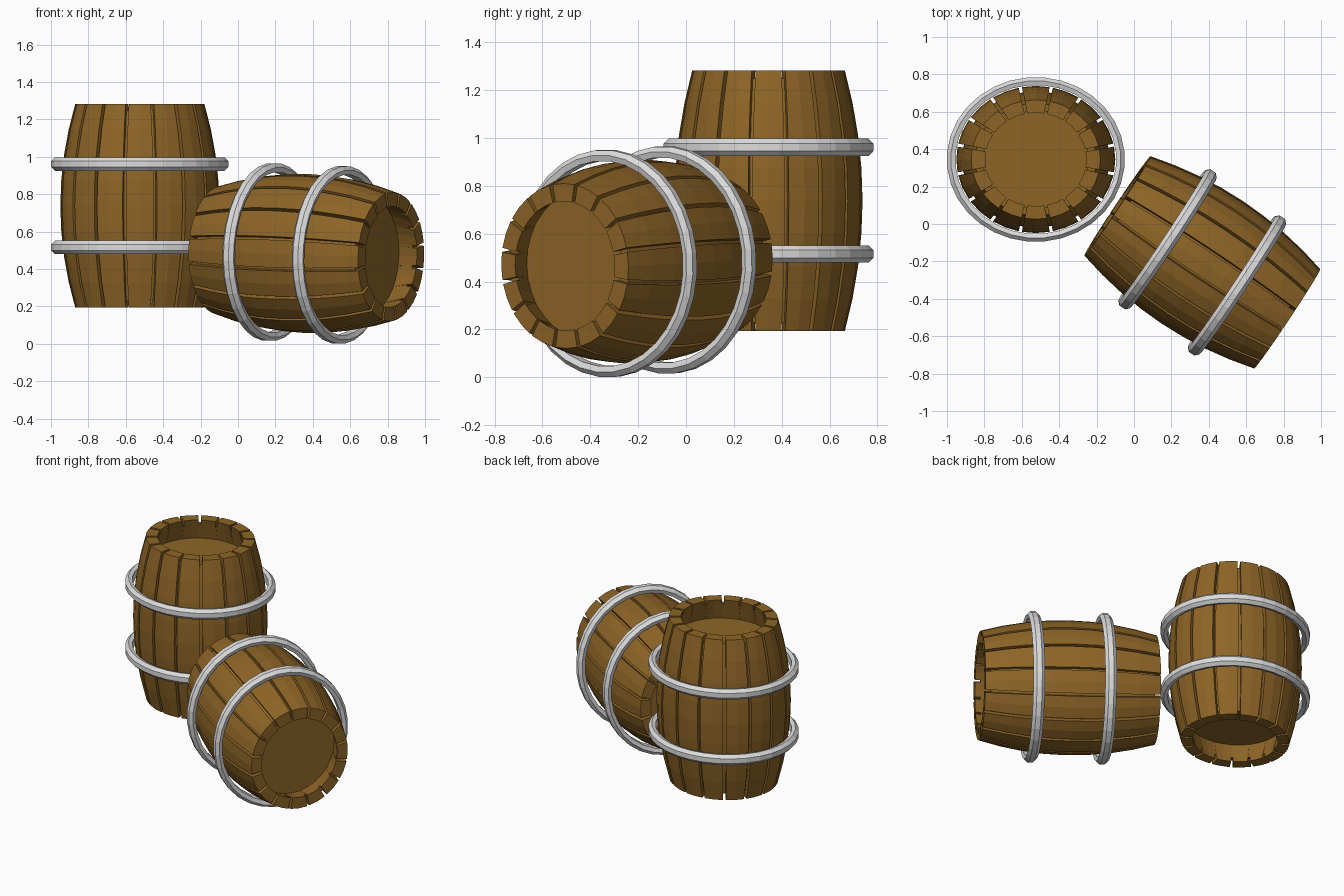
import bpy, bmesh, math
from mathutils import Matrix, Vector

if "Cube" in bpy.data.objects:
    bpy.data.objects.remove(bpy.data.objects["Cube"])

HALF = 0.545      # half the barrel length
STAVES = 16
SQUASH = 0.925    # barrels are slightly oval


def material(name, rgb):
    m = bpy.data.materials.new(name)
    m.diffuse_color = (*rgb, 1)
    m.use_nodes = True
    m.node_tree.nodes["Principled BSDF"].inputs["Base Color"].default_value = m.diffuse_color
    return m


wood = material("brown_wood", (0.27, 0.13, 0.02))
steel = material("light_grey_metal", (0.72, 0.72, 0.72))


def radius(z):
    return 0.425 - 0.08 * (z / HALF) ** 2


def finish(bm, name, mat, place):
    bmesh.ops.recalc_face_normals(bm, faces=bm.faces)
    me = bpy.data.meshes.new(name)
    bm.to_mesh(me)
    bm.free()
    me.materials.append(mat)
    ob = bpy.data.objects.new(name, me)
    ob.matrix_world = place
    bpy.context.collection.objects.link(ob)


def bridge(bm, rings, closed):
    """Join rings of vertices; closed also joins last ring to first, else caps."""
    n = len(rings[0])
    pairs = list(zip(rings, rings[1:]))
    if closed:
        pairs.append((rings[-1], rings[0]))
    for a, b in pairs:
        for i in range(n):
            j = (i + 1) % n
            bm.faces.new((a[i], a[j], b[j], b[i]))
    if not closed:
        bm.faces.new(rings[0])
        bm.faces.new(rings[-1])


def polar(bm, r, a, z):
    return bm.verts.new((r * math.cos(a), r * math.sin(a) * SQUASH, z))


def revolve(bm, profile, sides):
    rings = [[polar(bm, r, 2 * math.pi * (i + 0.5) / sides, z) for r, z in profile]
             for i in range(sides)]
    bridge(bm, rings, True)


def barrel(name, place):
    # curved staves separated by narrow slots
    bm = bmesh.new()
    levels = [HALF * (k / 4 - 1) for k in range(9)]
    for s in range(STAVES):
        mid = 2 * math.pi * s / STAVES
        rings = []
        for z in levels:
            r = radius(z)
            w = math.pi / STAVES - 0.009 / r
            ring = [polar(bm, r, mid + t * w, z) for t in (-1, 0, 1)]
            ring += [polar(bm, r - 0.075, mid + t * w, z) for t in (1, 0, -1)]
            rings.append(ring)
        bridge(bm, rings, False)
    finish(bm, name + "_staves", wood, place)

    # inner shell closing the floor of the slots
    bm = bmesh.new()
    zs = [0.51 * (k / 4 - 1) for k in range(9)]
    profile = [(radius(z) - 0.03, z) for z in zs]
    profile += [(radius(z) - 0.072, z) for z in reversed(zs)]
    revolve(bm, profile, 32)
    finish(bm, name + "_inner_shell", wood, place)

    # recessed lids at both ends
    for end, side in (("top", 1), ("bottom", -1)):
        bm = bmesh.new()
        bmesh.ops.create_cone(bm, cap_ends=True, segments=32, radius1=0.33,
                              radius2=0.33, depth=0.04)
        bmesh.ops.transform(bm, verts=bm.verts, matrix=Matrix.Translation(
            (0, 0, side * 0.387)) @ Matrix.Diagonal((1, SQUASH, 1, 1)))
        finish(bm, f"{name}_{end}_lid", wood, place)

    # bevelled metal hoops
    for end, side in (("upper", 1), ("lower", -1)):
        bm = bmesh.new()
        c = side * 0.223
        half = [(0.43, 0.028), (0.455, 0.036), (0.476, 0.016)]
        profile = [(r, c + h) for r, h in half] + [(r, c - h) for r, h in reversed(half)]
        revolve(bm, profile, 32)
        finish(bm, f"{name}_{end}_hoop", steel, place)


# standing barrel
barrel("standing_barrel", Matrix.Translation((-0.525, 0.345, 0.738)))

# lying barrel, axis nearly level
axis = Vector((0.833, -0.554, -0.033)).normalized()
across = Vector((0.554, 0.833, 0)).normalized()
up = across.cross(axis)
rot = Matrix((up, across, axis)).transposed().to_4x4()
barrel("lying_barrel", Matrix.Translation((0.365, -0.205, 0.483)) @ rot)
